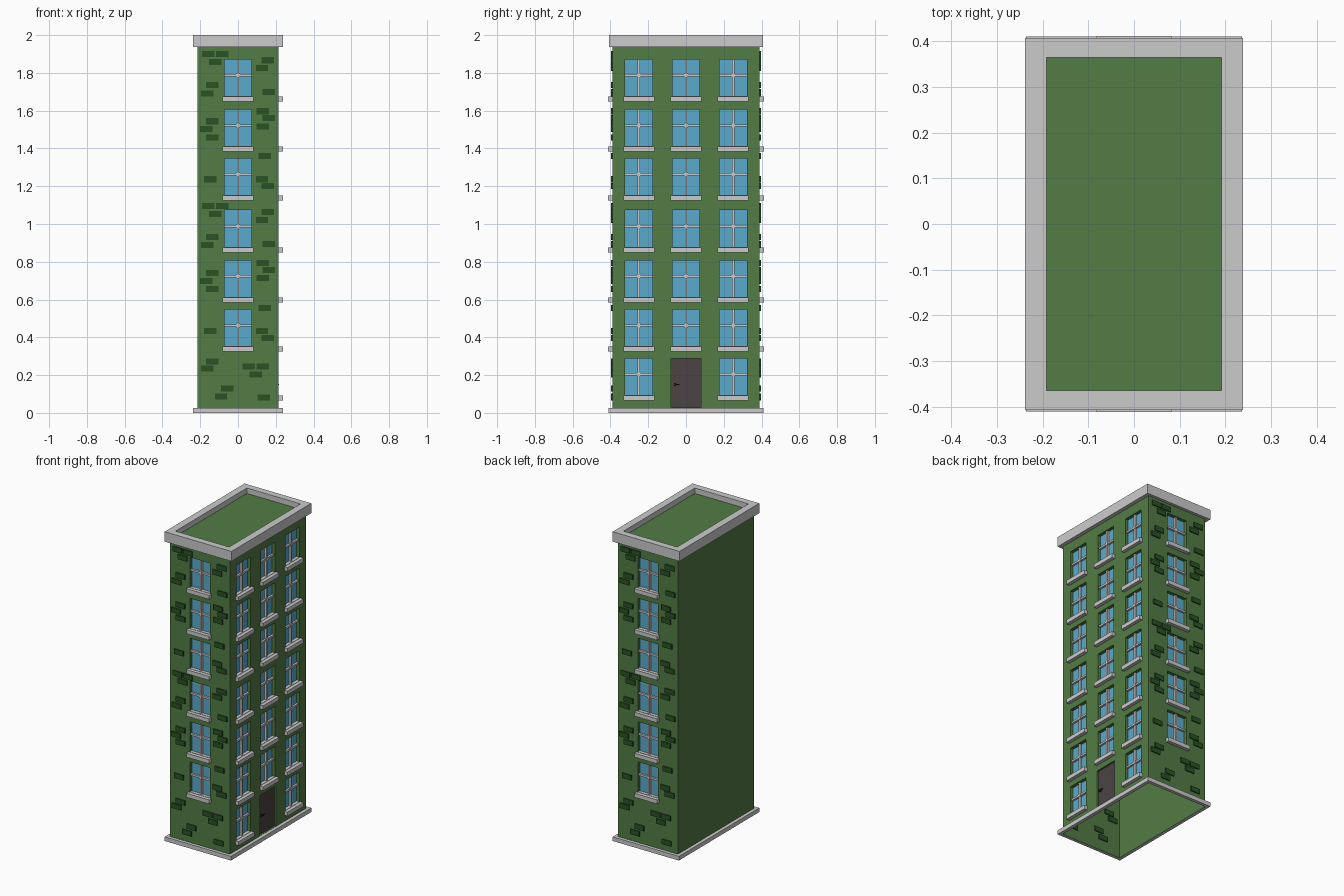
import bpy, bmesh
from math import pi
from mathutils import Matrix

if "Cube" in bpy.data.objects:
    bpy.data.objects.remove(bpy.data.objects["Cube"])

HX, HY, ROOF = 0.215, 0.39, 1.965      # wall half sizes, roof height
RECESS = 0.022
WIN_W, WIN_H, SILL_H = 0.144, 0.197, 0.026
TOPS = [0.289, 0.548, 0.808, 1.073, 1.348, 1.607, 1.872]   # window heads


def material(name, rgb):
    m = bpy.data.materials.new(name)
    m.diffuse_color = (*rgb, 1)
    m.use_nodes = True
    m.node_tree.nodes["Principled BSDF"].inputs["Base Color"].default_value = m.diffuse_color
    return m


GREEN = material("wall_green", (0.085, 0.20, 0.058))
BRICK = material("brick_green", (0.022, 0.085, 0.018))
GLASS = material("glass_blue", (0.10, 0.41, 0.61))
DOOR = material("door_brown", (0.07, 0.057, 0.057))
DARK = material("handle_dark", (0.02, 0.02, 0.02))


def make(name, bm, mat=None):
    me = bpy.data.meshes.new(name)
    bm.to_mesh(me)
    bm.free()
    ob = bpy.data.objects.new(name, me)
    bpy.context.collection.objects.link(ob)
    if mat:
        me.materials.append(mat)
    return ob


def add_box(bm, x0, x1, y0, y1, z0, z1, rot=None):
    m = (Matrix.Translation(((x0 + x1) / 2, (y0 + y1) / 2, (z0 + z1) / 2))
         @ Matrix.Diagonal((x1 - x0, y1 - y0, z1 - z0, 1)))
    bmesh.ops.create_cube(bm, size=1, matrix=rot @ m if rot else m)


def wall_boxes(bm, wall, boxes):
    """Boxes (u0, u1, z0, z1, d0, d1): u along the wall, d outward from it."""
    angle, off = wall
    for u0, u1, z0, z1, d0, d1 in boxes:
        add_box(bm, u0, u1, -(off + d1), -(off + d0), z0, z1,
                Matrix.Rotation(angle, 4, 'Z'))


def ring(name, outer, inner, z0, z1):
    """Rectangular frame with an open middle."""
    bm = bmesh.new()
    rows = [[bm.verts.new((sx * h[0], sy * h[1], z))
             for sx, sy in ((-1, -1), (1, -1), (1, 1), (-1, 1))]
            for h, z in ((outer, z0), (outer, z1), (inner, z1), (inner, z0))]
    for a, b in zip(rows, rows[1:] + rows[:1]):
        for i in range(4):
            j = (i + 1) % 4
            bm.faces.new((a[i], a[j], b[j], b[i]))
    return make(name, bm)


FRONT, RIGHT, BACK = (0, HY), (pi / 2, HX), (pi, HY)
side_windows = [(u, t) for t in TOPS for u in (-0.25, 0, 0.25)
                if not (u == 0 and t == TOPS[0])]
end_windows = [(0, t) for t in TOPS[1:]]
walls = {"front": (FRONT, end_windows), "right": (RIGHT, side_windows),
         "back": (BACK, end_windows)}

# window panes, glazing bars, sills, and the cutter for the recesses
cut = bmesh.new()
for name, (wall, wins) in walls.items():
    glass, bars, sills = bmesh.new(), bmesh.new(), bmesh.new()
    for u, t in wins:
        a, b, z0 = u - WIN_W / 2, u + WIN_W / 2, t - WIN_H
        wall_boxes(cut, wall, [(a, b, z0, t, -RECESS, 0.05)])
        wall_boxes(glass, wall, [(a, b, z0, t, -RECESS - 0.004, -RECESS + 0.001)])
        zc = t - 0.085
        wall_boxes(bars, wall, [(u - 0.006, u + 0.006, z0, t, -RECESS, -0.008),
                                (a, b, zc - 0.006, zc + 0.006, -RECESS, -0.008),
                                (u - 0.01, u + 0.01, zc - 0.01, zc + 0.01, -RECESS, -0.005)])
        wall_boxes(sills, wall, [(u - 0.082, u + 0.082, z0 - SILL_H, z0, -0.005, 0.022),
                                 (a, b, z0 - 0.004, z0 + 0.002, -RECESS, 0)])
    make(name + "_window_glass", glass, GLASS)
    make(name + "_glazing_bars", bars)
    make(name + "_window_sills", sills)

# door and handle
wall_boxes(cut, RIGHT, [(-0.08, 0.08, 0.028, 0.289, -0.012, 0.05)])
bm = bmesh.new()
wall_boxes(bm, RIGHT, [(-0.08, 0.08, 0.028, 0.289, -0.016, -0.011)])
make("door", bm, DOOR)
bm = bmesh.new()
wall_boxes(bm, RIGHT, [(-0.064, -0.054, 0.143, 0.157, -0.012, 0.0),
                       (-0.064, -0.034, 0.147, 0.153, -0.003, 0.002)])
make("door_handle", bm, DARK)

# hollow body: recesses cut, then the underside opened
cutter = make("recess_cutter", cut)
bm = bmesh.new()
add_box(bm, -HX, HX, -HY, HY, 0, ROOF)
body = make("tower_body", bm, GREEN)
mod = body.modifiers.new("recesses", 'BOOLEAN')
mod.operation, mod.solver, mod.object = 'DIFFERENCE', 'EXACT', cutter
bpy.context.view_layer.objects.active = body
bpy.ops.object.modifier_apply(modifier=mod.name)
bpy.data.objects.remove(cutter)
bm = bmesh.new()
bm.from_mesh(body.data)
bmesh.ops.delete(bm, geom=[f for f in bm.faces if f.calc_center_median().z < 0.001],
                 context='FACES')
bm.to_mesh(body.data)
bm.free()

# cornice and plinth
ring("cornice", (0.239, 0.408), (0.192, 0.365), 1.936, 2.0)
ring("plinth", (0.237, 0.411), (HX, HY), 0, 0.027)

# raised bricks: one pattern used twice up the wall, plus the ground floor set
PATTERN = [(-.158, 1.899), (-.084, 1.899), (-.121, 1.857), (.158, 1.867), (.127, 1.825),
           (-.137, 1.735), (-.164, 1.692), (.164, 1.698), (.132, 1.597), (.164, 1.56),
           (.132, 1.517), (-.137, 1.544), (-.169, 1.502), (-.137, 1.459), (.142, 1.359),
           (-.148, 1.237), (.127, 1.237), (.158, 1.2)]
GROUND = [(-.137, .273), (-.164, .236), (.058, .246), (.132, .246), (.095, .204),
          (-.058, .13), (-.09, .087), (.137, .082)]
bricks = PATTERN + [(u, z - 0.803) for u, z in PATTERN] + GROUND
for name, wall in (("front", FRONT), ("back", BACK)):
    bm = bmesh.new()
    wall_boxes(bm, wall, [(u - 0.033, u + 0.033, z - 0.016, z + 0.016, -0.006, 0.007)
                          for u, z in bricks])
    make(name + "_bricks", bm, BRICK)
